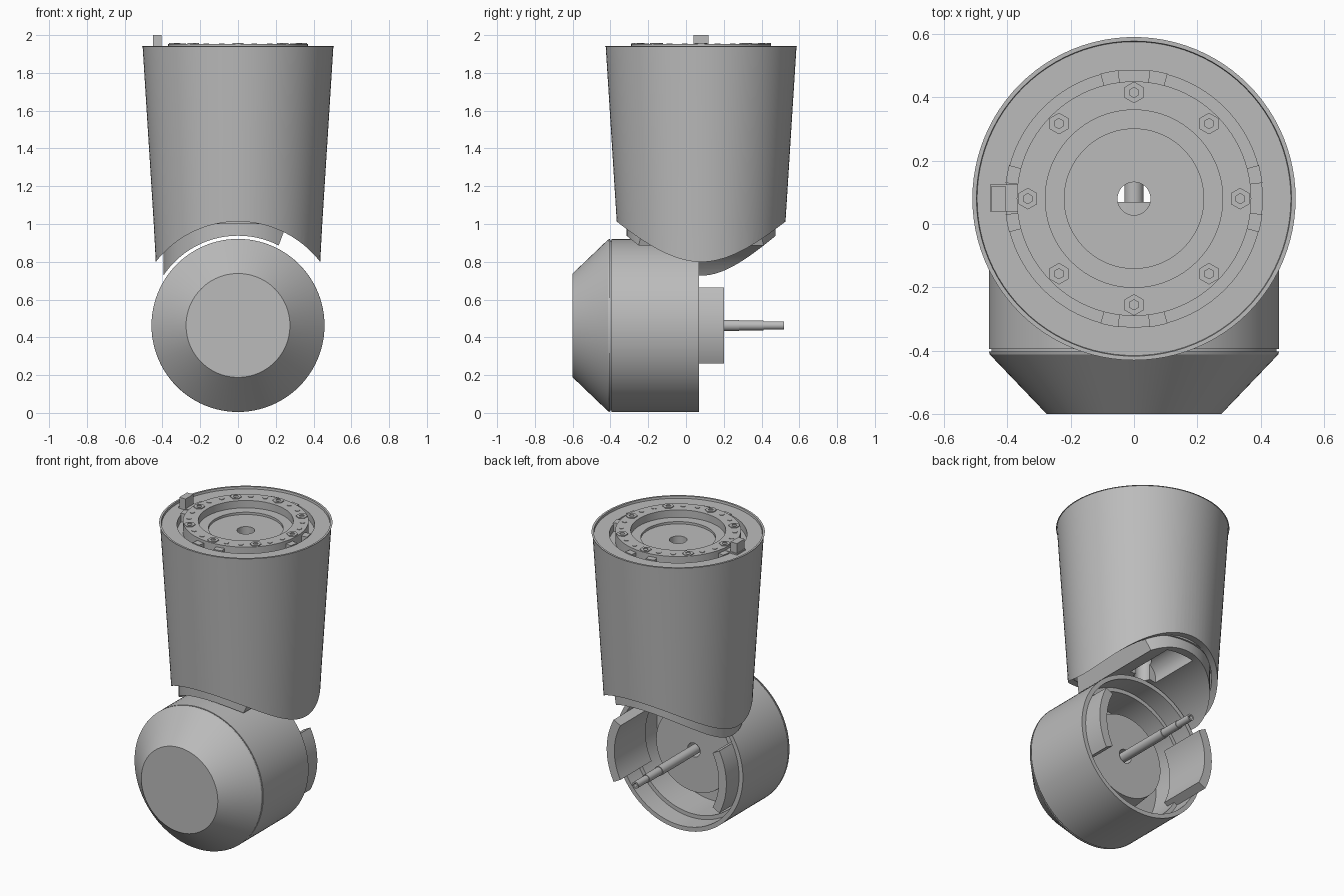
import bpy, bmesh, math
from mathutils import Vector, Matrix

old = bpy.data.objects.get("Cube")
if old:
    bpy.data.objects.remove(old, do_unlink=True)

grey = bpy.data.materials.new("machined_grey")
grey.use_nodes = True
COLOUR = (0.5, 0.5, 0.5, 1)
grey.diffuse_color = COLOUR
grey.node_tree.nodes["Principled BSDF"].inputs["Base Color"].default_value = COLOUR

ARM_Y = 0.08      # vertical axis of the arm
DRUM_Z = 0.463    # height of the drum axis


def finish(name, bm):
    bmesh.ops.remove_doubles(bm, verts=bm.verts, dist=1e-5)
    bmesh.ops.recalc_face_normals(bm, faces=bm.faces)
    mesh = bpy.data.meshes.new(name)
    bm.to_mesh(mesh)
    bm.free()
    obj = bpy.data.objects.new(name, mesh)
    bpy.context.collection.objects.link(obj)
    mesh.materials.append(grey)
    return obj


def lathe(name, profile, axis="Z", steps=96, start=0, sweep=360):
    """Turn a closed (radius, height) profile about the arm or drum axis."""
    bm = bmesh.new()
    if axis == "Z":
        pts = [(r, ARM_Y, h) for r, h in profile]
        centre, direction = (0, ARM_Y, 0), (0, 0, 1)
    else:
        pts = [(r, h, DRUM_Z) for r, h in profile]
        centre, direction = (0, 0, DRUM_Z), (0, 1, 0)
    face = bm.faces.new([bm.verts.new(p) for p in pts])
    turn = Matrix.Rotation(math.radians(start), 3, Vector(direction))
    bmesh.ops.rotate(bm, verts=bm.verts, cent=centre, matrix=turn)
    full = sweep == 360
    geom = list(face.edges) + list(face.verts)
    if full:
        bm.faces.remove(face)
    else:
        geom.append(face)
    bmesh.ops.spin(bm, geom=geom, cent=centre, axis=direction,
                   angle=math.radians(sweep), steps=steps)
    return finish(name, bm)


def box(name, low, high):
    bm = bmesh.new()
    bmesh.ops.create_cube(bm, size=1)
    low, high = Vector(low), Vector(high)
    bmesh.ops.scale(bm, verts=bm.verts, vec=high - low)
    bmesh.ops.translate(bm, verts=bm.verts, vec=(low + high) / 2)
    return finish(name, bm)


def rod(name, radius, a, b, sides=64):
    bm = bmesh.new()
    a, b = Vector(a), Vector(b)
    turn = (b - a).to_track_quat("Z", "Y").to_matrix().to_4x4()
    bmesh.ops.create_cone(bm, cap_ends=True, segments=sides, radius1=radius, radius2=radius,
                          depth=(b - a).length, matrix=Matrix.Translation((a + b) / 2) @ turn)
    return finish(name, bm)


def carve(obj, cutter):
    cutter.hide_render = True
    mod = obj.modifiers.new("cut", "BOOLEAN")
    mod.operation, mod.solver, mod.object = "DIFFERENCE", "EXACT", cutter
    bpy.context.view_layer.update()
    graph = bpy.context.evaluated_depsgraph_get()
    mesh = bpy.data.meshes.new_from_object(obj.evaluated_get(graph))
    obj.modifiers.clear()
    obj.data = mesh
    bpy.data.objects.remove(cutter, do_unlink=True)


# Tapered sleeve, its lower edge cut to clear the drum
sleeve = lathe("arm_sleeve", [(0.43, 0.7), (0.446, 1.0), (0.505, 1.94), (0.51, 1.942), (0.497, 1.942),
                              (0.495, 1.928), (0.405, 1.928), (0.405, 0.7)])
carve(sleeve, rod("sleeve_cutter", 0.55, (0, -1, DRUM_Z), (0, 1, DRUM_Z), 128))

# Core with the recessed mounting flange on top and the neck below
core = lathe("arm_core", [(0.052, 0.6), (0.395, 0.6), (0.395, 1.0), (0.406, 1.0), (0.406, 1.88),
                          (0.37, 1.88), (0.37, 1.953), (0.28, 1.953), (0.28, 1.905), (0.22, 1.905),
                          (0.22, 1.89), (0.052, 1.89)])
carve(core, rod("neck_cutter", 0.475, (0, -1, DRUM_Z), (0, 1, DRUM_Z), 128))
# Relief on the left side of the neck
bm = bmesh.new()
relief = bm.faces.new([bm.verts.new((x, -0.6, z)) for x, z in
                       [(0.19, 0.82), (0.27, 1.03), (0.7, 1.03), (0.7, 0.5), (0.19, 0.5)]])
out = bmesh.ops.extrude_face_region(bm, geom=[relief])
bmesh.ops.translate(bm, vec=(0, 1.4, 0), verts=[v for v in out["geom"] if isinstance(v, bmesh.types.BMVert)])
carve(core, finish("relief_cutter", bm))
# Round-roofed cable channel leading back from the bore
carve(core, rod("channel_cutter", 0.1, (0, 0.08, 0.95), (0, 0.42, 0.95)))

# Flange bolts with hex heads, and plain pins between them
for i in range(24):
    a = math.radians(15 * i)
    x, y = 0.335 * math.cos(a), ARM_Y + 0.335 * math.sin(a)
    if i % 3 == 0:
        bolt = rod("flange_bolt", 0.034, (x, y, 1.93), (x, y, 1.958), 6)
        carve(bolt, rod("socket_cutter", 0.016, (x, y, 1.945), (x, y, 1.97), 6))
    else:
        rod("flange_pin", 0.015, (x, y, 1.93), (x, y, 1.956), 8)

# Bridges across the flange groove
for i in range(4):
    for offset in (-15, 7):
        lathe("groove_bridge", [(0.365, 1.87), (0.408, 1.87), (0.408, 1.935), (0.365, 1.935)],
              steps=4, start=90 * i + offset, sweep=8)

# Locating peg
box("peg_foot", (-0.455, 0.04, 1.9), (-0.36, 0.125, 1.937))
box("locating_peg", (-0.45, 0.04, 1.9), (-0.405, 0.12, 2.0))

# Hollow drum with a stepped bore and central boss
lathe("drum_shell", [(0.0, -0.395), (0.458, -0.395), (0.458, 0.07), (0.43, 0.07), (0.43, -0.06),
                     (0.405, -0.06), (0.405, -0.28), (0.29, -0.28), (0.27, -0.08), (0.045, -0.08),
                     (0.045, -0.2), (0.0, -0.2)], "Y")
# Conical end cap with a thin joint line
lathe("cap_joint", [(0.0, -0.402), (0.45, -0.402), (0.45, -0.39), (0.0, -0.39)], "Y")
lathe("drum_cap", [(0.0, -0.6), (0.275, -0.6), (0.455, -0.412), (0.458, -0.402), (0.0, -0.402)], "Y")

# Curved tabs projecting from both sides of the drum
for start in (-28, 152):
    lathe("drum_tab", [(0.375, -0.12), (0.43, -0.12), (0.43, 0.2), (0.375, 0.2)], "Y",
          steps=16, start=start, sweep=56)

# Stepped spindle through the boss
lathe("spindle", [(0.0, -0.2), (0.03, -0.2), (0.03, 0.28), (0.026, 0.28), (0.026, 0.41),
                  (0.022, 0.41), (0.022, 0.52), (0.012, 0.52), (0.012, 0.46), (0.0, 0.46)], "Y", steps=32)

# Smooth the turned surfaces and keep the machined edges crisp
bpy.ops.object.select_all(action="DESELECT")
for obj in bpy.context.collection.objects:
    if obj.type == "MESH" and grey.name in obj.data.materials:
        obj.select_set(True)
        bpy.context.view_layer.objects.active = obj
bpy.ops.object.shade_smooth_by_angle(angle=math.radians(25))
